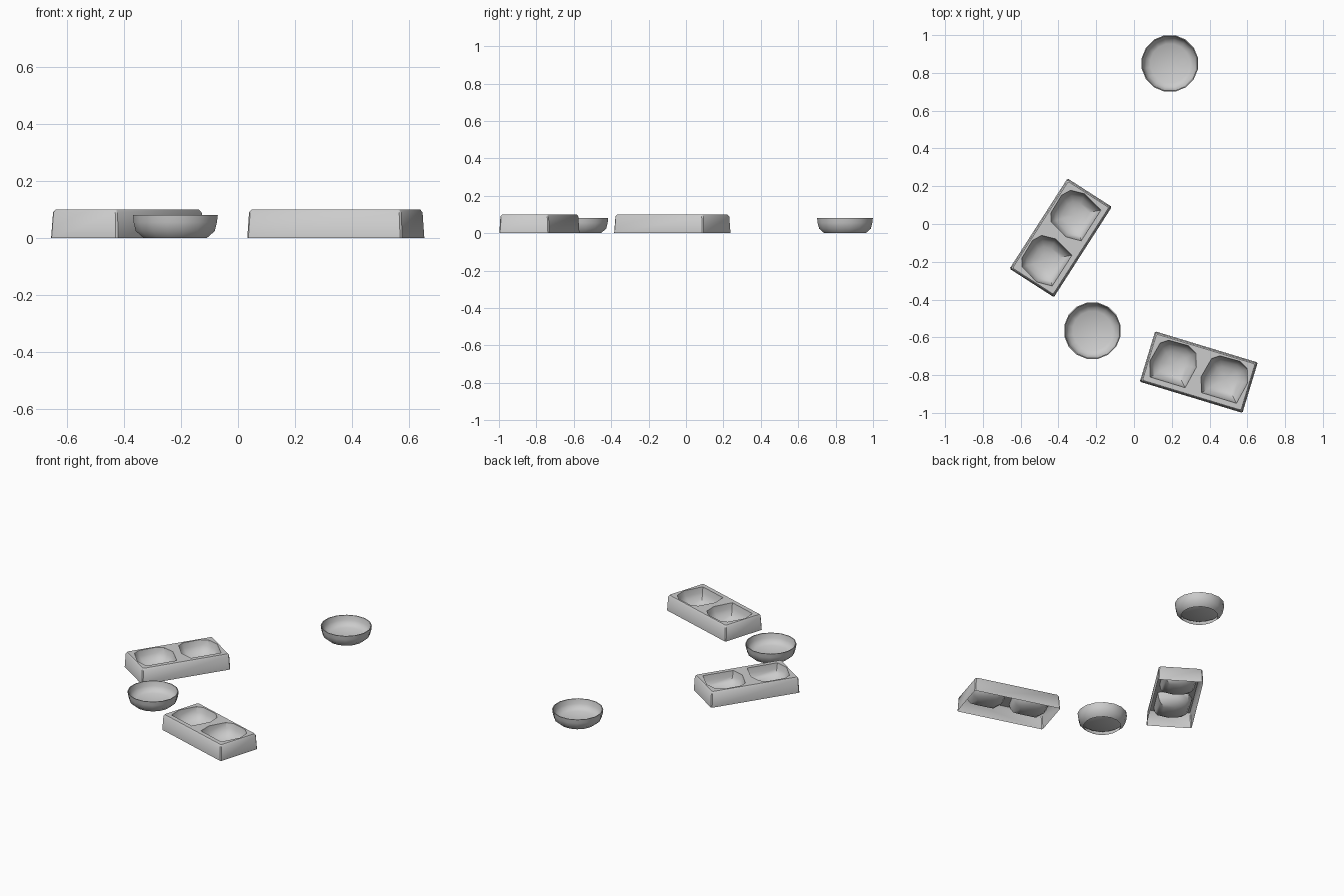
import bpy, bmesh, math
from mathutils import Matrix

if "Cube" in bpy.data.objects:
    bpy.data.objects.remove(bpy.data.objects["Cube"])


def finish(bm, name, loc, turn, angle):
    bmesh.ops.recalc_face_normals(bm, faces=bm.faces)
    mesh = bpy.data.meshes.new(name)
    bm.to_mesh(mesh)
    bm.free()
    ob = bpy.data.objects.new(name, mesh)
    bpy.context.collection.objects.link(ob)
    ob.matrix_world = Matrix.Translation(loc) @ Matrix.Rotation(math.radians(turn), 4, 'Z')
    bpy.ops.object.select_all(action='DESELECT')
    ob.select_set(True)
    bpy.context.view_layer.objects.active = ob
    bpy.ops.object.shade_smooth_by_angle(angle=math.radians(angle))
    return ob


def ring(bm, pts, z):
    return [bm.verts.new((x, y, z)) for x, y in pts]


def bridge(bm, a, b):
    n = len(a)
    for i in range(n):
        bm.faces.new((a[i], a[(i + 1) % n], b[(i + 1) % n], b[i]))


def cap(bm, loop, z, cx=0, cy=0):
    tip = bm.verts.new((cx, cy, z))
    for i in range(len(loop)):
        bm.faces.new((loop[i], loop[(i + 1) % len(loop)], tip))


def loop_edges(bm, loop):
    out = []
    for i in range(len(loop)):
        a, b = loop[i], loop[(i + 1) % len(loop)]
        out.append(bm.edges.get((a, b)) or bm.edges.new((a, b)))
    return out


def rect(hx, hy, c):
    return [(hx, c - hy), (hx, hy - c), (hx - c, hy), (c - hx, hy),
            (-hx, hy - c), (-hx, c - hy), (c - hx, -hy), (hx - c, -hy)]


# irregular outline of each well opening
WELL = [(.097, -.1), (.122, .02), (.098, .092), (.05, .118),
        (-.06, .115), (-.098, .088), (-.123, -.02), (-.097, -.1)]


def tray(name, loc, turn):
    bm = bmesh.new()
    # outer walls, open underneath, with softened top edge
    walls = [ring(bm, rect(.284 - d, .1395 - d, .006), z)
             for d, z in ((0, 0), (.005, .09), (.012, .1))]
    for a, b in zip(walls, walls[1:]):
        bridge(bm, a, b)
    edges = loop_edges(bm, walls[-1])
    # two scooped wells
    for cx in (-.142, .142):
        prev = None
        for s, z in ((1, .1), (.94, .066), (.8, .04), (.55, .021), (.28, .013)):
            cur = ring(bm, [(cx + x * s, y * s) for x, y in WELL], z)
            if prev:
                bridge(bm, prev, cur)
            else:
                edges += loop_edges(bm, cur)
            prev = cur
        cap(bm, prev, .01, cx)
    # top plate around the wells
    bmesh.ops.triangle_fill(bm, use_beauty=True, use_dissolve=False, edges=edges)
    return finish(bm, name, loc, turn, 40)


def bowl(name, loc):
    bm = bmesh.new()
    n = 16
    # outside from foot to rim, then down the inside
    profile = ((.113, 0), (.141, .024), (.149, .055), (.152, .08), (.147, .08),
               (.141, .05), (.128, .03), (.105, .018))
    prev = None
    for r, z in profile:
        cur = ring(bm, [(r * math.cos((i + .5) * 2 * math.pi / n),
                         r * math.sin((i + .5) * 2 * math.pi / n)) for i in range(n)], z)
        if prev:
            bridge(bm, prev, cur)
        prev = cur
    cap(bm, prev, .012)
    return finish(bm, name, loc, 0, 40)


tray("double_tray_left", (-.388, -.073, 0), 57.3)
tray("double_tray_front", (.343, -.784, 0), -16.9)
bowl("round_bowl_back", (.19, .85, 0))
bowl("round_bowl_front", (-.22, -.565, 0))
